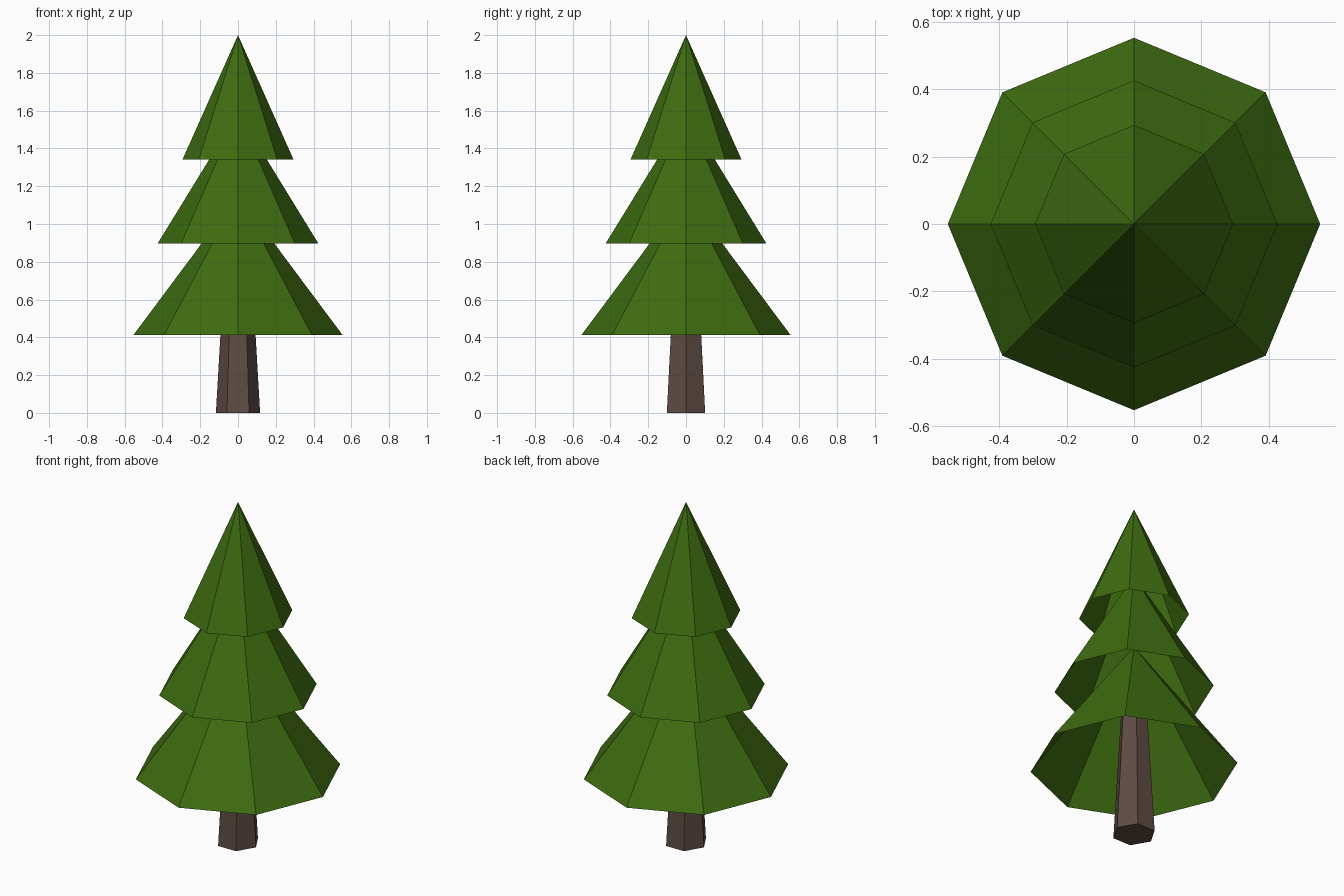
import bpy
import bmesh
from math import cos, sin, tau

if "Cube" in bpy.data.objects:
    bpy.data.objects.remove(bpy.data.objects["Cube"])


def material(name, rgb):
    m = bpy.data.materials.new(name)
    m.diffuse_color = (*rgb, 1.0)
    m.use_nodes = True
    m.node_tree.nodes["Principled BSDF"].inputs["Base Color"].default_value = m.diffuse_color
    return m


GREEN = material("needle green", (0.047, 0.150, 0.005))
BROWN = material("bark brown", (0.112, 0.071, 0.057))


def ring(bm, r, z, sides):
    return [bm.verts.new((r * cos(tau * i / sides), r * sin(tau * i / sides), z))
            for i in range(sides)]


def finish(name, bm, mat):
    me = bpy.data.meshes.new(name)
    bm.to_mesh(me)
    bm.free()
    me.materials.append(mat)
    ob = bpy.data.objects.new(name, me)
    bpy.context.collection.objects.link(ob)
    return ob


# Tapered six-sided trunk, running up inside the lowest tier
bm = bmesh.new()
low, high = ring(bm, 0.117, 0.0, 6), ring(bm, 0.073, 0.76, 6)
for i in range(6):
    j = (i + 1) % 6
    bm.faces.new((low[i], low[j], high[j], high[i]))
bm.faces.new(low[::-1])
bm.faces.new(high)
finish("trunk", bm, BROWN)


# Foliage tiers: eight-sided cones, hollow and open underneath
def tier(name, r, z_rim, z_apex):
    bm = bmesh.new()
    rim = ring(bm, r, z_rim, 8)
    apex = bm.verts.new((0, 0, z_apex))
    for i in range(8):
        bm.faces.new((rim[i], rim[(i + 1) % 8], apex))
    finish(name, bm, GREEN)


tier("lower_foliage", 0.553, 0.413, 1.155)
tier("middle_foliage", 0.426, 0.896, 1.59)
tier("upper_foliage", 0.294, 1.341, 2.0)
